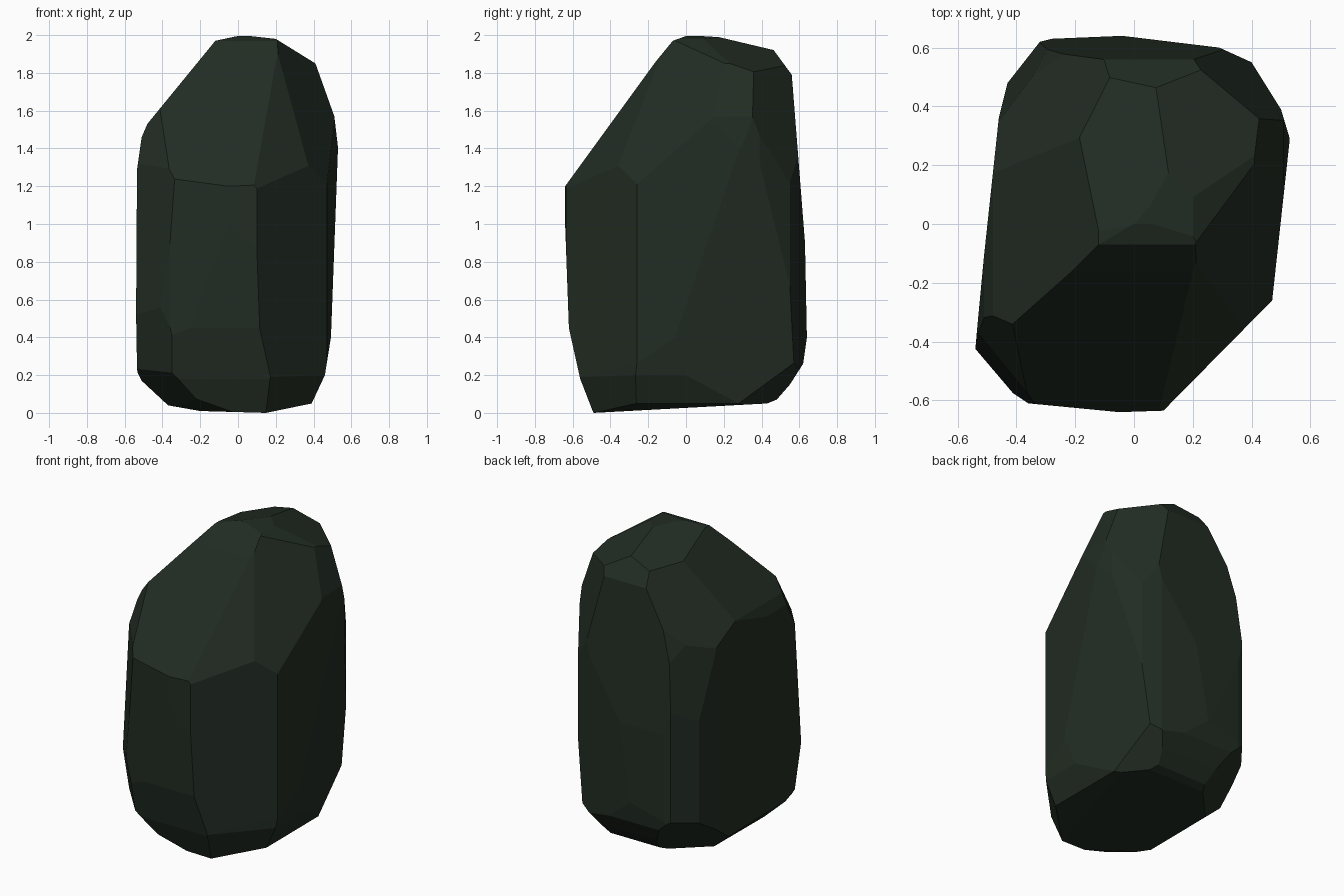
import bpy
import bmesh
from mathutils import Vector

default_cube = bpy.data.objects.get("Cube")
if default_cube:
    bpy.data.objects.remove(default_cube, do_unlink=True)

X, Y, Z = range(3)

# Convex outlines of the stone, counter-clockwise in the plane of two axes
front_outline = [(-.37, .04), (-.2, .01), (.15, 0), (.39, .05), (.46, .2), (.5, .45),
                 (.53, 1.4), (.51, 1.57), (.41, 1.85), (.2, 1.98), (.02, 2), (-.12, 1.97),
                 (-.48, 1.53), (-.51, 1.46), (-.54, 1.25), (-.54, .23), (-.51, .17)]
side_outline = [(-.49, 0), (.43, .05), (.48, .07), (.55, .15), (.62, .26), (.64, .4),
                (.63, .9), (.56, 1.79), (.45, 1.94), (.2, 2), (0, 1.995), (-.07, 1.97),
                (-.16, 1.86), (-.64, 1.2), (-.64, 1), (-.62, .45), (-.56, .18)]
top_outline = [(-.36, -.61), (-.05, -.64), (.1, -.635), (.47, -.26), (.53, .29), (.5, .39),
               (.4, .55), (.29, .6), (-.04, .64), (-.28, .63), (-.32, .62), (-.43, .48),
               (-.46, .36), (-.52, -.2), (-.54, -.43), (-.45, -.55)]

# Chipped corners: a point on the flat and the direction it faces
chips = [
    ((.38, -.37, 1.28), (.12, -.16, .095)),    # shoulder beside the front slope
    ((.38, -.37, 1.28), (.21, -.11, .1)),      # shoulder wrapping to the flank
    ((.4, .38, 1.81), (.28, .2, .67)),         # crown, falling to the back
    ((.02, 0, 2), (-.25, .2, 1)),              # crown, falling to the other side
    ((.4, .38, 1.81), (.46, .52, .15)),        # upper back corner
    ((.53, .28, 1.4), (.43, .085, -.045)),     # long flank towards the back
    ((-.44, .34, 1.6), (-.17, .12, .024)),     # other long back corner
    ((-.25, .57, 1.55), (-.69, .38, .44)),     # other upper back corner
    ((-.25, .57, 1.55), (-.74, .69, .26)),     # bevel below it
    ((-.47, -.34, 1.5), (-.5, -.45, .25)),     # other shoulder of the front slope
    ((-.52, -.41, 1), (-.6, -.5, .04)),        # other long front corner
    ((-.45, -.52, .5), (-.5, -.45, -.1)),      # lower front edge
    ((-.48, -.4, .21), (-.5, -.4, -.6)),       # bottom corners
    ((-.2, -.45, .04), (-.3, -.4, -1)),
    ((.14, -.58, .16), (.5, -.48, -.25)),
    ((.24, -.43, .015), (.4, -.4, -.6)),
    ((-.35, .47, .23), (-.5, .5, -.6)),
    ((.35, .45, .16), (.5, .5, -.6)),
]


def slice_off(bm, point, normal):
    """Cut away everything in front of a plane and close the wound."""
    bmesh.ops.bisect_plane(bm, geom=bm.verts[:] + bm.edges[:] + bm.faces[:], dist=1e-5,
                           plane_co=point, plane_no=Vector(normal).normalized(),
                           clear_outer=True)
    rim = [edge for edge in bm.edges if edge.is_boundary]
    if rim:
        bmesh.ops.holes_fill(bm, edges=rim, sides=0)


def carve_outline(bm, outline, across, up):
    """Slice along every edge of an outline, straight through the block."""
    for start, end in zip(outline, outline[1:] + outline[:1]):
        point, normal = Vector(), Vector()
        point[across], point[up] = start
        normal[across], normal[up] = end[1] - start[1], start[0] - end[0]
        slice_off(bm, point, normal)


# Carve the stone from a block
block = bmesh.new()
bmesh.ops.create_cube(block, size=5)
carve_outline(block, front_outline, X, Z)
carve_outline(block, side_outline, Y, Z)
carve_outline(block, top_outline, X, Y)
for point, normal in chips:
    slice_off(block, Vector(point), normal)

# Wrap the carved corners in a clean shell, merging tiny facets
stone = bmesh.new()
for vert in block.verts:
    stone.verts.new(vert.co)
block.free()
bmesh.ops.remove_doubles(stone, verts=stone.verts[:], dist=.008)
bmesh.ops.convex_hull(stone, input=stone.verts[:])
loose = [vert for vert in stone.verts if not vert.link_faces]
bmesh.ops.delete(stone, geom=loose, context='VERTS')
bmesh.ops.dissolve_limit(stone, angle_limit=.03, verts=stone.verts[:], edges=stone.edges[:])
bmesh.ops.recalc_face_normals(stone, faces=stone.faces[:])

# Rest it on the ground
ground_gap = min(vert.co.z for vert in stone.verts)
bmesh.ops.translate(stone, verts=stone.verts[:], vec=(0, 0, -ground_gap))

mesh = bpy.data.meshes.new("boulder")
stone.to_mesh(mesh)
stone.free()
boulder = bpy.data.objects.new("boulder", mesh)
bpy.context.collection.objects.link(boulder)

# Dark mossy stone
colour = (.016, .026, .017, 1)
material = bpy.data.materials.new("dark_green_stone")
material.use_nodes = True
material.diffuse_color = colour
shader = next(n for n in material.node_tree.nodes if n.type == 'BSDF_PRINCIPLED')
shader.inputs["Base Color"].default_value = colour
mesh.materials.append(material)
